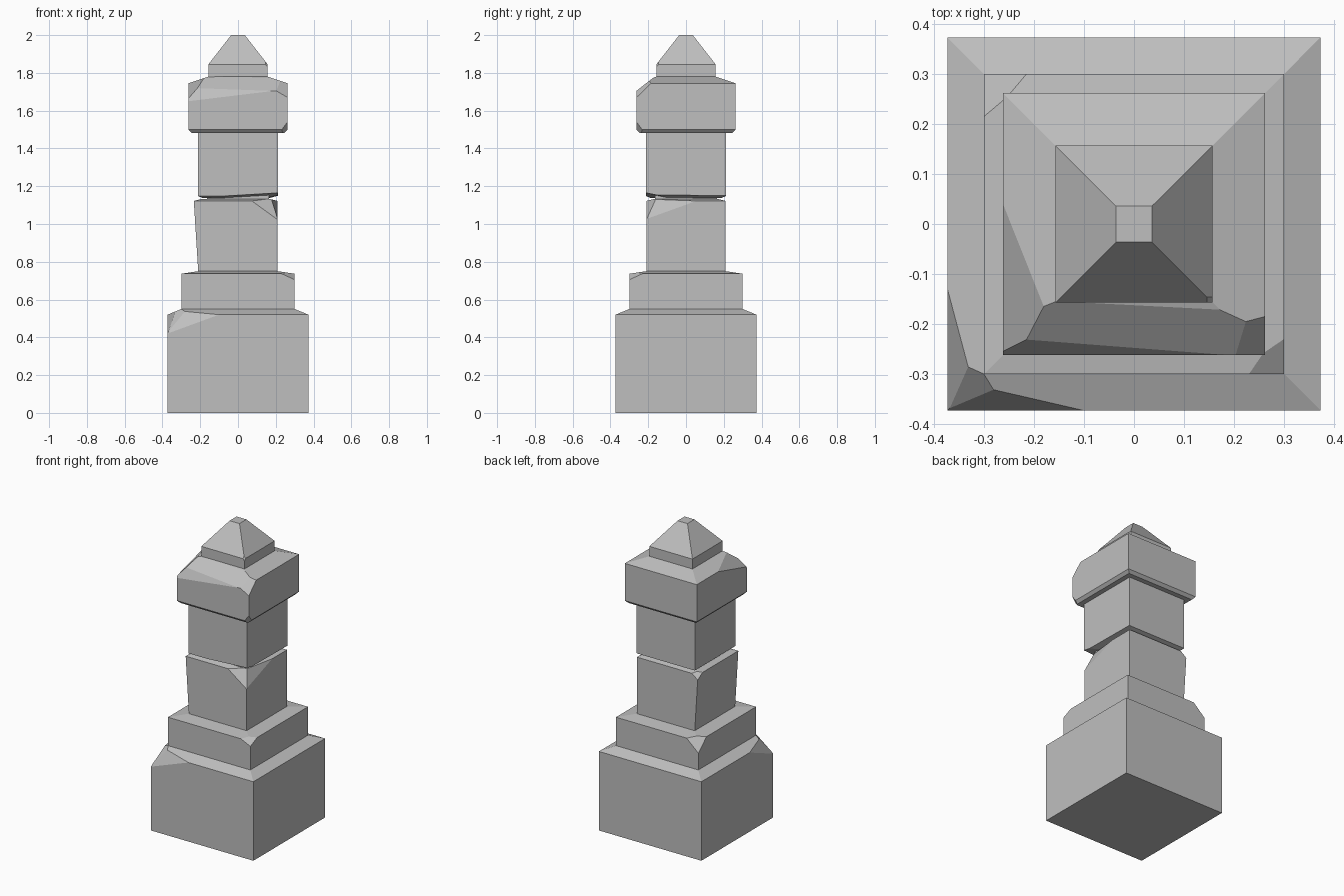
import bpy
import bmesh
from mathutils import Vector

cube = bpy.data.objects.get("Cube")
if cube:
    bpy.data.objects.remove(cube, do_unlink=True)

GREY = (0.52, 0.52, 0.52, 1)
stone = bpy.data.materials.new("grey stone")
stone.diffuse_color = GREY
stone.use_nodes = True
stone.node_tree.nodes["Principled BSDF"].inputs["Base Color"].default_value = GREY


def stone_block(name, profile, chips=(), lean=0):
    """Square block from (half width, height) steps, then chipped by planes."""
    bm = bmesh.new()
    rings = [[bm.verts.new((sx * r, sy * r, z))
              for sx, sy in ((-1, -1), (1, -1), (1, 1), (-1, 1))]
             for r, z in profile]
    for low, high in zip(rings, rings[1:]):
        for i in range(4):
            j = (i + 1) % 4
            bm.faces.new((low[i], low[j], high[j], high[i]))
    bm.faces.new(rings[0][::-1])
    bm.faces.new(rings[-1])
    # Push the upper rings out on the -x side
    for ring in rings[1:]:
        for v in ring:
            if v.co.x < 0:
                v.co.x -= lean
    # Slice off each chip, keeping the core of the block
    core = Vector((0, 0, (profile[0][1] + profile[-1][1]) / 2))
    for points in chips:
        a, b, c = map(Vector, points)
        normal = (b - a).cross(c - a).normalized()
        if normal.dot(core - a) > 0:
            normal.negate()
        cut = bmesh.ops.bisect_plane(
            bm, geom=bm.verts[:] + bm.edges[:] + bm.faces[:], dist=1e-5,
            plane_co=a, plane_no=normal, clear_outer=True)
        rim = [e for e in cut["geom_cut"] if isinstance(e, bmesh.types.BMEdge)]
        bmesh.ops.holes_fill(bm, edges=[e for e in rim if e.is_boundary])
    bmesh.ops.recalc_face_normals(bm, faces=bm.faces[:])
    mesh = bpy.data.meshes.new(name)
    bm.to_mesh(mesh)
    bm.free()
    mesh.materials.append(stone)
    obj = bpy.data.objects.new(name, mesh)
    bpy.context.collection.objects.link(obj)
    return obj


def corner_chip(sx, sy, r, z, size, corner_z):
    """Plane that takes off one corner of a square block."""
    return ((sx * r, sy * (r - size), z), (sx * (r - size), sy * r, z),
            (sx * r, sy * r, corner_z))


# Base with a worn front corner
stone_block("base", [(0.373, 0), (0.373, 0.52), (0.3, 0.55)], [
    ((-0.3, -0.3, 0.55), (-0.373, -0.28, 0.508), (-0.27, -0.373, 0.508)),
    ((-0.373, -0.373, 0.42), (-0.373, -0.13, 0.52), (-0.335, -0.335, 0.51)),
    ((-0.373, -0.373, 0.42), (-0.1, -0.373, 0.52), (-0.335, -0.335, 0.51)),
])

# Plinth
stone_block("plinth", [(0.3, 0.54), (0.3, 0.737), (0.21, 0.75)], [
    corner_chip(-1, 1, 0.3, 0.737, 0.085, 0.66),
    corner_chip(1, -1, 0.3, 0.737, 0.07, 0.705),
])

# Lower shaft, leaning out on one side and broken at the front corner
stone_block("lower_shaft", [(0.21, 0.74), (0.21, 1.122), (0.17, 1.132)], [
    ((0.09, -0.21, 1.11), (0.2, -0.21, 1.03), (0.17, -0.17, 1.12)),
    ((0.21, -0.2, 1.03), (0.21, 0.05, 1.12), (0.18, -0.17, 1.12)),
    ((-0.235, 0.16, 1.122), (-0.19, 0.21, 1.122), (-0.232, 0.21, 1.09)),
], lean=0.024)

# Recessed core inside the crack
stone_block("crack_core", [(0.165, 1.1), (0.165, 1.2)])

# Upper shaft with an uneven broken underside
stone_block("upper_shaft", [(0.185, 1.137), (0.213, 1.148), (0.213, 1.49)], [
    ((-0.213, -0.213, 1.14), (0.213, -0.213, 1.165), (0, -0.15, 1.14)),
    ((0.213, -0.213, 1.155), (0.213, 0.213, 1.15), (0.16, 0, 1.138)),
])

# Capital with a large chipped front edge
stone_block("capital", [(0.245, 1.482), (0.262, 1.5), (0.262, 1.745), (0.157, 1.78)], [
    ((0.262, -0.185, 1.745), (0.155, -0.25, 1.745), (0.262, -0.262, 1.67)),
    ((-0.262, -0.262, 1.65), (0.15, -0.262, 1.70), (-0.1, -0.24, 1.715)),
    ((-0.158, -0.158, 1.778), (0.157, -0.175, 1.772), (-0.1, -0.24, 1.715)),
    ((-0.262, 0.04, 1.745), (-0.21, -0.21, 1.73), (-0.262, -0.2, 1.68)),
    corner_chip(1, -1, 0.262, 1.49, 0.037, 1.54),
])

# Pointed finial
stone_block("finial", [(0.157, 1.77), (0.157, 1.845), (0.036, 2.0)], [
    corner_chip(1, -1, 0.157, 1.85, 0.015, 1.83),
])
